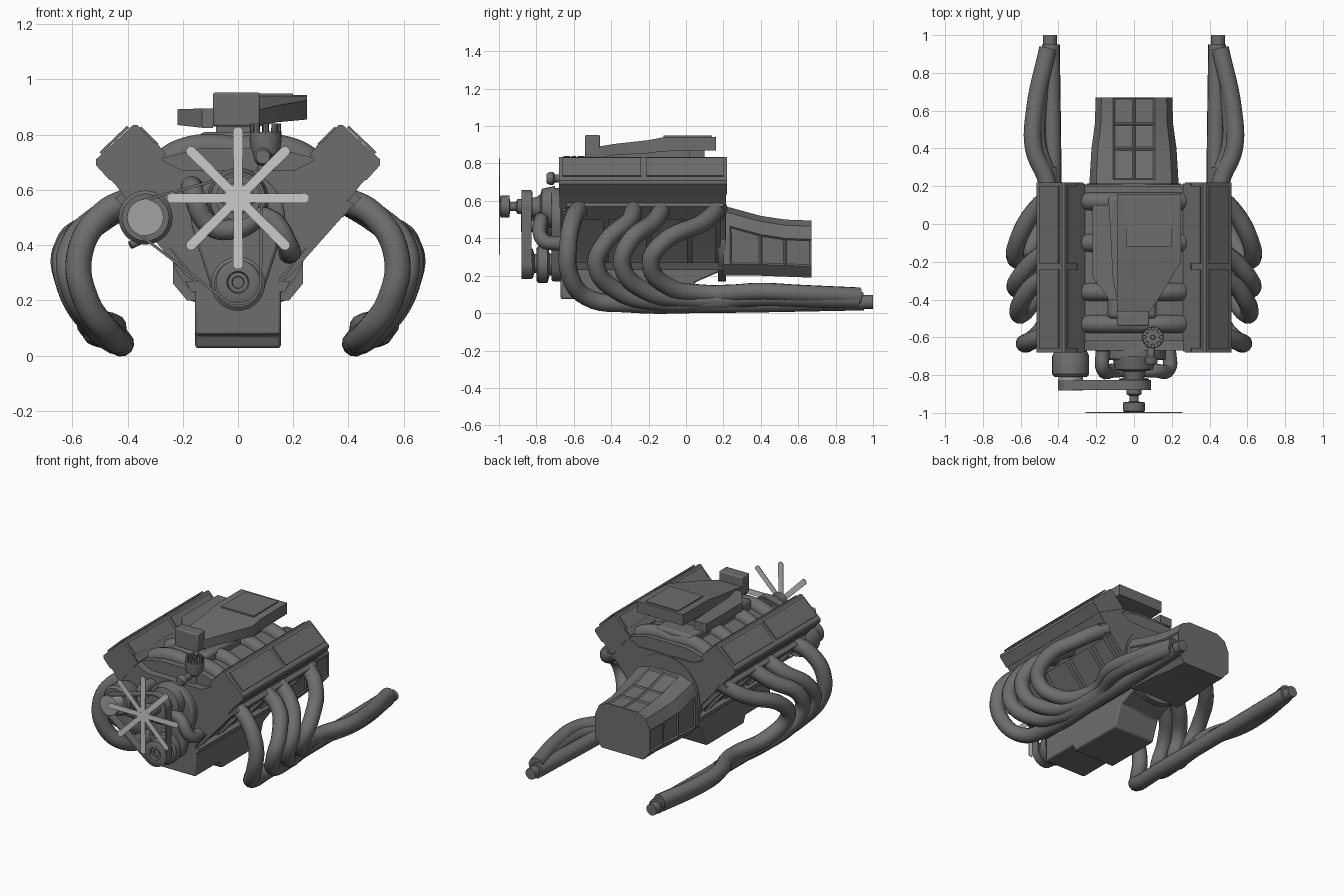
import bpy, bmesh
from math import sin, cos, pi, radians

if "Cube" in bpy.data.objects:
    bpy.data.objects.remove(bpy.data.objects["Cube"])


def material(name, v):
    m = bpy.data.materials.new(name)
    m.diffuse_color = (v, v, v, 1)
    m.use_nodes = True
    m.node_tree.nodes["Principled BSDF"].inputs["Base Color"].default_value = m.diffuse_color
    return m


DARK, MID, LIGHT = material("dark_metal", .155), material("mid_metal", .36), material("light_metal", .8)


def finish(ob, mirror=False, bevel=0.0, mat=DARK):
    ob.data.materials.clear()
    ob.data.materials.append(mat)
    bpy.ops.object.select_all(action='DESELECT')
    ob.select_set(True)
    bpy.context.view_layer.objects.active = ob
    bpy.ops.object.shade_smooth_by_angle(angle=radians(32))
    if bevel:
        m = ob.modifiers.new("bevel", 'BEVEL')
        m.width, m.segments, m.limit_method = bevel, 2, 'ANGLE'
    if mirror:
        ob.modifiers.new("mirror", 'MIRROR')
    return ob


def loft(name, sections, closed=False, inset=None, **kw):
    """Skin equal-length loops; cap the ends unless the skin is a closed ring."""
    bm = bmesh.new()
    rows = [[bm.verts.new(p) for p in s] for s in sections]
    n = len(rows[0])
    pairs = list(zip(rows, rows[1:])) + ([(rows[-1], rows[0])] if closed else [])
    sides = [bm.faces.new((a[i], a[(i + 1) % n], b[(i + 1) % n], b[i]))
             for a, b in pairs for i in range(n)]
    if not closed:
        bm.faces.new(rows[0])
        bm.faces.new(rows[-1])
    bmesh.ops.recalc_face_normals(bm, faces=bm.faces)
    if inset:
        bmesh.ops.inset_individual(bm, faces=[sides[i] for i in inset], thickness=.012, depth=-.008)
    me = bpy.data.meshes.new(name)
    bm.to_mesh(me)
    bm.free()
    ob = bpy.data.objects.new(name, me)
    bpy.context.collection.objects.link(ob)
    return finish(ob, **kw)


def prism(name, poly, y0, y1, **kw):
    return loft(name, [[(x, y, z) for x, z in poly] for y in (y0, y1)], **kw)


def box(name, x0, x1, y0, y1, z0, z1, **kw):
    return prism(name, [(x0, z0), (x1, z0), (x1, z1), (x0, z1)], y0, y1, **kw)


def lathe(name, c, axis, profile, n=28, **kw):
    """Profile is (position along axis, radius); c is the centre in the other two axes."""
    secs = []
    for t, r in profile:
        ring = [(c[0] + r * cos(2 * pi * i / n), c[1] + r * sin(2 * pi * i / n)) for i in range(n)]
        secs.append([(a, t, b) if axis == 'Y' else (a, b, t) for a, b in ring])
    return loft(name, secs, **kw)


def hull(circles, grow=0.0, n=64):
    """Outline wrapped round several circles (x, z, r)."""
    out = []
    for i in range(n):
        u, v = cos(2 * pi * i / n), sin(2 * pi * i / n)
        x, z, r = max(circles, key=lambda c: c[0] * u + c[1] * v + c[2])
        out.append((x + (r + grow) * u, z + (r + grow) * v))
    return out


def tube(name, pts, r, **kw):
    cu = bpy.data.curves.new(name, 'CURVE')
    cu.dimensions = '3D'
    cu.bevel_depth, cu.bevel_resolution, cu.resolution_u, cu.use_fill_caps = r, 4, 6, True
    sp = cu.splines.new('BEZIER')
    sp.bezier_points.add(len(pts) - 1)
    for b, p in zip(sp.bezier_points, pts):
        b.co = p
        b.handle_left_type = b.handle_right_type = 'AUTO'
    ob = bpy.data.objects.new(name, cu)
    bpy.context.collection.objects.link(ob)
    bpy.ops.object.select_all(action='DESELECT')
    ob.select_set(True)
    bpy.context.view_layer.objects.active = ob
    bpy.ops.object.convert(target='MESH')
    return finish(bpy.context.view_layer.objects.active, **kw)


# V-shaped block with ribs on its sloping sides
half = [(.13, .24), (.16, .29), (.41, .58), (.28, .71), (.2, .67)]
prism("engine_block", half + [(-x, z) for x, z in reversed(half)], -.67, .21)
for y in (-.65, -.43, -.2, .02, .17):
    prism("block_rib", [(.15, .26), (.19, .29), (.42, .55), (.38, .57)], y - .015, y + .015, mirror=True)
prism("block_rail", [(.1, .23), (.17, .23), (.19, .27), (.1, .27)], -.67, .21, mirror=True)

# Cylinder heads and valve covers
prism("cylinder_head", [(.26, .73), (.30, .775), (.49, .665), (.445, .62), (.40, .56)], -.675, .215, mirror=True)
prism("valve_cover", [(.27, .735), (.365, .835), (.38, .835), (.515, .71), (.515, .69), (.465, .635)],
      -.68, .22, mirror=True)
for y0, y1 in ((-.66, -.24), (-.21, .2)):
    prism("cover_panel", [(.395, .825), (.402, .832), (.502, .737), (.495, .73)], y0, y1, mirror=True)
    prism("cover_inner_panel", [(.295, .76), (.288, .767), (.35, .83), (.357, .823)], y0, y1, mirror=True)
prism("exhaust_flange", [(.35, .53), (.38, .50), (.445, .57), (.41, .60)], -.64, .2, mirror=True)

# Oil pan: shallow nose, deep sump, sloping up to the rear
pan = [(-.67, .25), (-.67, .075), (-.41, .075), (-.39, .027), (0, .027), (.05, .165), (.2, .23), (.2, .25)]
loft("oil_pan", [[(x, y, z) for y, z in pan] for x in (-.155, .155)], bevel=.01)

# Bell housing with recessed panels
secs = []
for y, w, lo, hi in ((.2, .235, .2, .57), (.235, .235, .2, .565), (.4, .225, .2, .52), (.53, .207, .195, .5),
                     (.67, .203, .19, .495)):
    right = [(.11, hi), (w * .85, hi - .03), (w, hi - .1), (w, lo + .06), (w - .05, lo)]
    secs.append([(0, y, hi)] + [(x, y, z) for x, z in right] + [(-x, y, z) for x, z in reversed(right)])
loft("bell_housing", secs, inset=[11 * row + i for row in (1, 2, 3) for i in (0, 10, 3, 7)])
lathe("rear_flange", (0, .42), 'Y', [(.17, .25), (.215, .25)], n=40)

# Intake: valley cover, plenum and curved runners
prism("valley_cover", [(-.29, .64), (.29, .64), (.28, .715), (.14, .75), (-.14, .75), (-.28, .715)], -.62, .2)
box("intake_plenum", -.14, .12, -.5, .15, .73, .81, bevel=.02)
box("throttle_riser", -.08, .06, -.44, .02, .8, .87)
for y in (-.53, -.36, -.1, .12):
    tube("intake_runner", [(0, y, .745), (.1, y, .755), (.19, y, .742), (.25, y, .712), (.29, y, .67)], .048,
         mirror=True)

# Air cleaner on top with front box and side duct
secs = []
for y, x1, z0, z1 in ((-.47, .08, .83, .89), (-.38, .14, .845, .905), (-.2, .25, .855, .925), (-.12, .25, .865, .94),
                      (.16, .25, .87, .943)):
    secs.append([(-.09, y, z0), (x1, y, z0), (x1, y, z1), (-.09, y, z1)])
loft("air_cleaner", secs)
box("air_cleaner_lid", -.04, .2, -.12, .14, .93, .949)
box("air_inlet_box", -.09, .08, -.54, -.46, .83, .953, bevel=.008)
duct = [(-.4, -.13, -.09, .825, .895), (-.28, -.22, -.11, .835, .892), (.1, -.22, -.13, .835, .892)]
loft("side_duct", [[(a, y, c), (b, y, c), (b, y, d), (a, y, d)] for y, a, b, c, d in duct])

# Distributor with its ring of terminals
lathe("distributor", (.1, -.6), 'Z', [(.66, .035), (.72, .035), (.73, .05), (.78, .058), (.81, .056)])
for i in range(8):
    a = 2 * pi * i / 8
    lathe("terminal", (.1 + .045 * cos(a), -.6 + .045 * sin(a)), 'Z', [(.8, .012), (.84, .011)], n=8)
lathe("terminal_centre", (.1, -.6), 'Z', [(.8, .014), (.838, .012)], n=8)
lathe("thermostat_neck", (.09, .72), 'Y', [(-.745, .025), (-.73, .034), (-.71, .034), (-.7, .022), (-.6, .022)], n=16)

# Front cover, water pump and hose
prism("timing_cover", hull([(0, .5, .17), (0, .27, .1)]), -.72, -.66, bevel=.012)
lathe("water_pump", (0, .565), 'Y', [(-.83, .05), (-.78, .06), (-.77, .1), (-.7, .115)])
tube("coolant_hose", [(-.165, -.67, .61), (-.165, -.765, .6), (-.1, -.775, .47), (0, -.77, .46), (.1, -.775, .5),
                      (.185, -.765, .39), (.185, -.67, .37)], .038)

# Alternator, pulleys and belt
lathe("alternator", (-.335, .5), 'Y', [(-.81, .068), (-.81, .085), (-.795, .098), (-.7, .098), (-.66, .08)])
lathe("alternator_pulley", (-.335, .5), 'Y', [(-.882, .065), (-.8, .065)], mat=MID)
tube("alternator_bracket", [(-.39, -.74, .4), (-.33, -.72, .43), (-.25, -.69, .48)], .015)
lathe("crank_damper", (0, .26), 'Y', [(-.8, .085), (-.79, .098), (-.74, .098), (-.73, .06), (-.66, .06)])
lathe("crank_pulley", (0, .265), 'Y', [(-.85, .02), (-.86, .022), (-.86, .036), (-.875, .04), (-.875, .07),
                                     (-.87, .08), (-.82, .08), (-.81, .05), (-.78, .05)])
lathe("fan_pulley", (0, .57), 'Y', [(-.87, .08), (-.82, .08)])
wheels = [(0, .27, .078), (-.335, .5, .057), (0, .57, .079)]
loft("drive_belt", [[(x, y, z) for x, z in hull(wheels, g)]
                    for g, y in ((.01, -.88), (.01, -.825), (0, -.825), (0, -.88))], closed=True)

# Fan
lathe("fan_hub", (0, .57), 'Y', [(-.995, .05), (-.99, .058), (-.945, .058), (-.94, .025), (-.91, .025), (-.9, .04),
                                 (-.86, .04)])
for i in range(8):
    a = pi * i / 4
    shape = [(0, -.016), (.245, -.018), (.257, -.01), (.257, .01), (.245, .018), (0, .016)]
    prism("fan_blade", [(r * cos(a) - w * sin(a), .57 + r * sin(a) + w * cos(a)) for r, w in shape], -1, -.995,
          mat=LIGHT)

# Exhaust headers: four pipes each side sweeping down into a long tail
headers = [
    [(.37, -.56, .57), (.49, -.6, .51), (.575, -.63, .36), (.55, -.62, .2), (.47, -.53, .085), (.43, -.3, .05),
     (.43, .1, .048), (.44, .95, .062)],
    [(.37, -.28, .57), (.5, -.3, .5), (.605, -.43, .38), (.6, -.48, .26), (.52, -.37, .12), (.46, -.15, .06),
     (.44, .1, .06), (.45, .3, .07)],
    [(.37, -.12, .57), (.5, -.17, .49), (.622, -.31, .37), (.61, -.34, .25), (.53, -.22, .12), (.46, 0, .075),
     (.45, .22, .075), (.51, .42, .085), (.51, .6, .08), (.455, .92, .07)],
    [(.37, .18, .57), (.5, .1, .49), (.625, -.12, .38), (.615, -.19, .27), (.53, -.1, .145), (.455, .1, .105),
     (.46, .22, .105), (.53, .4, .115), (.525, .6, .105), (.455, .93, .09)]]
for path, r in zip(headers, (.048, .048, .048, .048)):
    tube("header_pipe", path, r, mirror=True)
lathe("tail_tip", (.445, .06), 'Y', [(.9, .037), (1, .037)], n=16, mirror=True)
